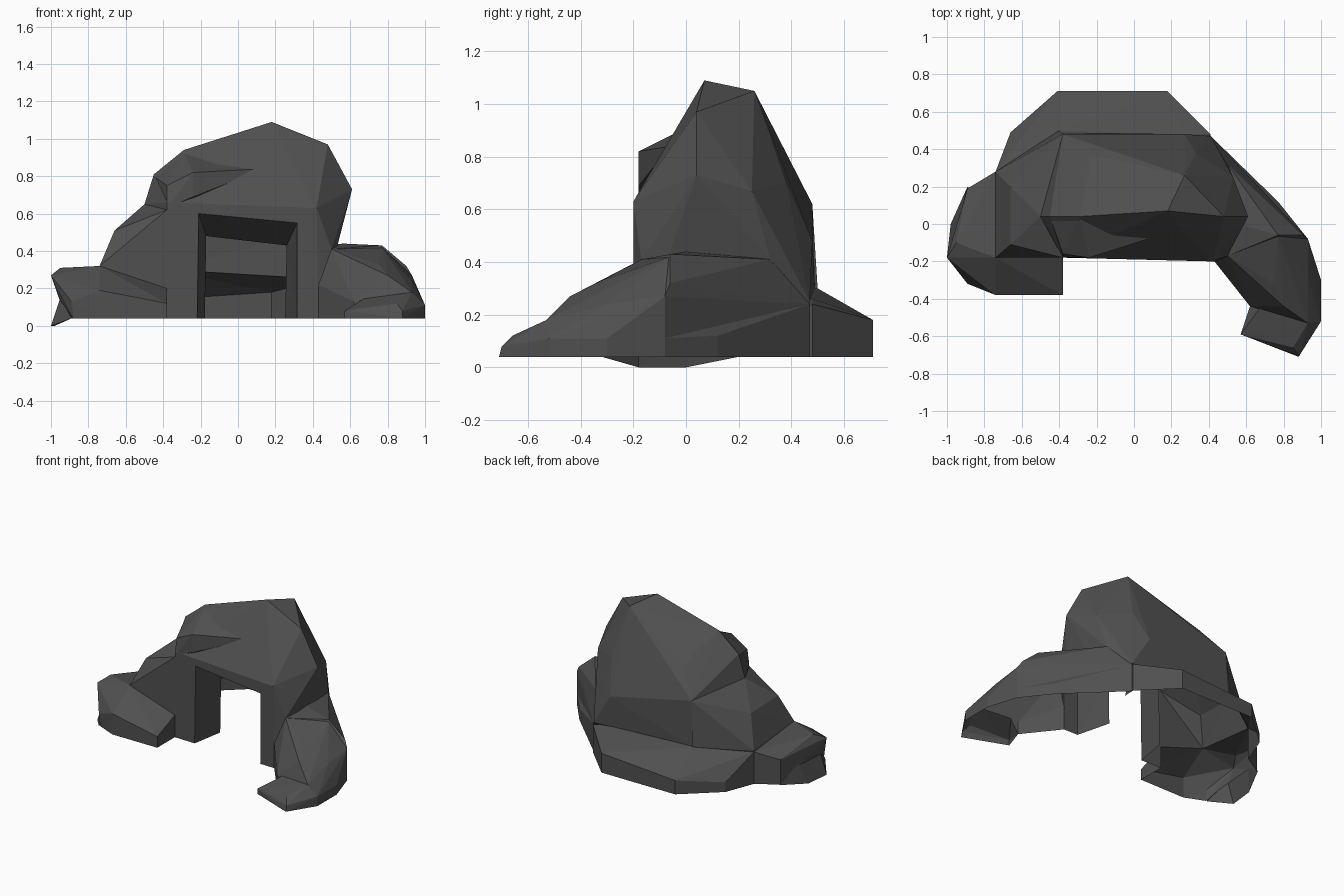
import bpy
import bmesh
import math

default_cube = bpy.data.objects.get("Cube")
if default_cube:
    bpy.data.objects.remove(default_cube, do_unlink=True)

GROUND = 0.04
DOOR_DEPTH = 0.05


def chunk(name, points, base=()):
    """Faceted convex boulder; base points are placed at ground height."""
    bm = bmesh.new()
    for point in list(points) + [(x, y, GROUND) for x, y in base]:
        bm.verts.new(point)
    hull = bmesh.ops.convex_hull(bm, input=bm.verts[:])
    loose = {g for g in hull["geom_interior"] + hull["geom_unused"]
             if isinstance(g, bmesh.types.BMVert)}
    bmesh.ops.delete(bm, geom=list(loose), context="VERTS")
    bmesh.ops.recalc_face_normals(bm, faces=bm.faces[:])
    mesh = bpy.data.meshes.new(name)
    bm.to_mesh(mesh)
    bm.free()
    obj = bpy.data.objects.new(name, mesh)
    bpy.context.scene.collection.objects.link(obj)
    return obj


# Tall central mass with the flat entrance wall
cave = chunk("rock_cave", [
    (-.38, -.18, .66), (.42, -.2, .63), (-.5, .04, .65), (-.45, .04, .81),
    (-.29, .04, .94), (.18, .07, 1.09), (.48, .04, .97), (.61, .04, .73),
    (.5, -.17, .41), (.27, .26, 1.05), (-.24, .26, .85), (-.24, .37, .79),
    (-.38, .48, .62), (.27, .48, .48), (.33, .38, .7), (.41, .47, .25),
    (-.4, .49, .29), (.53, .25, .67), (.5, .32, .41),
], base=[(-.38, -.18), (.43, -.2), (-.5, .2), (.42, .3)])

# Sloping shoulder between the central mass and the right flank
shoulder = chunk("right_shoulder", [
    (-.66, -.11, .51), (-.66, .2, .5), (-.5, .04, .65), (-.38, -.18, .62),
    (-.38, -.18, .2), (-.74, -.18, .32), (-.74, .28, .28), (-.38, .48, .62),
    (-.4, .5, .3), (-.35, .1, .65),
], base=[(-.38, -.17), (-.7, -.1), (-.7, .25), (-.4, .4)])

# Small jutting ledge above the entrance
brow = chunk("brow_ledge", [
    (-.24, -.18, .82), (-.24, -.18, .69), (-.38, -.16, .75), (-.38, -.18, .63),
    (.14, -.06, .84), (-.29, .04, .93), (-.45, .04, .8), (0, .05, .7),
])

# Low shelf around the back
shelf = chunk("back_shelf", [
    (-.41, .71, .14), (.18, .71, .18), (.18, .66, .2), (.41, .48, .24),
    (-.4, .5, .3), (.27, .48, .26), (-.66, .49, .11), (-.74, .28, .27),
    (-.6, .15, .35),
], base=[(-.41, .71), (.18, .71), (.41, .48), (-.66, .49), (-.74, .28),
         (-.6, .1), (.4, .2)])

# Block and foot on the right flank
block = chunk("right_block", [
    (-.38, -.38, .12), (-.74, -.38, .19), (-.89, -.32, .13), (-1, -.18, .27),
    (-.95, -.1, .31), (-.74, -.18, .32), (-.38, -.18, .2), (-.89, .19, .22),
    (-.74, .28, .27),
], base=[(-.38, -.38), (-.74, -.38), (-.88, -.32), (-.92, -.18), (-.89, .19),
         (-.38, 0), (-.74, .28)])
foot = chunk("right_foot", [
    (-1, -.18, 0), (-.98, 0, 0), (-.95, -.18, .15), (-.93, .05, .15),
], base=[(-.89, .2), (-.89, -.32), (-.8, -.2), (-.8, .1)])

# Curving arm on the left flank, with a sloping skirt behind it
arm_rear = chunk("left_arm_rear", [
    (.41, .47, .24), (.76, .03, .18), (.93, -.08, .27), (.9, -.06, .32),
    (.77, -.06, .43), (.56, 0, .44), (.5, .32, .41), (.5, -.17, .41),
    (.43, -.2, .25), (.3, .2, .4),
], base=[(.41, .4), (.76, .03), (.93, -.08), (.43, -.2), (.3, .2)])
arm_skirt = chunk("left_arm_skirt", [
    (.41, .47, .24), (.76, .03, .18), (.5, .34, .13), (.57, .25, .13),
    (.77, .12, .12), (.93, -.08, .11), (.4, .2, .2),
], base=[(.41, .47), (.5, .34), (.57, .25), (.77, .12), (.93, -.08), (.4, .2)])
arm_front = chunk("left_arm_front", [
    (.93, -.08, .27), (.77, -.06, .42), (.5, -.17, .41), (.43, -.2, .22),
    (.62, -.44, .13), (1, -.3, .11), (.93, -.3, .24), (.93, -.53, .18),
    (1, -.52, .11), (.75, -.32, .33), (.8, -.44, .27),
], base=[(.93, -.08), (.43, -.2), (.62, -.44), (1, -.3), (1, -.52)])
toe = chunk("left_arm_toe", [
    (.57, -.59, .08), (.88, -.7, .08), (.85, -.66, .12), (1, -.52, .11),
    (.93, -.53, .18), (.68, -.44, .15),
], base=[(.57, -.59), (.88, -.71), (1, -.52), (.62, -.44), (.9, -.4)])

# Doorway narrowing towards the inside
door = chunk("door_cutter", [
    (-.24, -.3, -.1), (.34, -.3, -.1), (.34, -.3, .6), (-.23, -.3, .66),
    (-.18, DOOR_DEPTH, -.1), (.25, DOOR_DEPTH, -.1),
    (.26, DOOR_DEPTH, .43), (-.17, DOOR_DEPTH, .48),
])

# Fuse the boulders, then cut the doorway
boulders = [shoulder, brow, shelf, block, foot,
            arm_rear, arm_skirt, arm_front, toe]
for other in boulders + [door]:
    other.hide_render = True
    modifier = cave.modifiers.new(other.name, "BOOLEAN")
    modifier.operation = "DIFFERENCE" if other is door else "UNION"
    modifier.solver = "EXACT"
    modifier.object = other

bpy.context.view_layer.update()
depsgraph = bpy.context.evaluated_depsgraph_get()
shell = bpy.data.meshes.new_from_object(cave.evaluated_get(depsgraph))
cave.modifiers.clear()
cave.data = shell
for other in boulders + [door]:
    bpy.data.objects.remove(other, do_unlink=True)


def is_opening(face):
    """Underside of the rock, or the blind end of the doorway."""
    underside = face.normal.z < -.5 and all(v.co.z < .06 for v in face.verts)
    door_end = all(abs(v.co.y - DOOR_DEPTH) < .001 for v in face.verts)
    return underside or door_end


# Open the rock into a hollow shell and merge slivers
bm = bmesh.new()
bm.from_mesh(shell)
bm.normal_update()
openings = [face for face in bm.faces if is_opening(face)]
bmesh.ops.delete(bm, geom=openings, context="FACES")
bmesh.ops.remove_doubles(bm, verts=bm.verts[:], dist=0.002)
bmesh.ops.dissolve_limit(bm, angle_limit=math.radians(1),
                         verts=bm.verts[:], edges=bm.edges[:])
bm.to_mesh(shell)
bm.free()

# Dark stone, flat shaded
stone = bpy.data.materials.new("dark_grey_stone")
stone.use_nodes = True
colour = (0.08, 0.08, 0.08, 1)
stone.diffuse_color = colour
stone.node_tree.nodes["Principled BSDF"].inputs["Base Color"].default_value = colour
shell.materials.clear()
shell.materials.append(stone)
for face in shell.polygons:
    face.use_smooth = False
    face.material_index = 0
